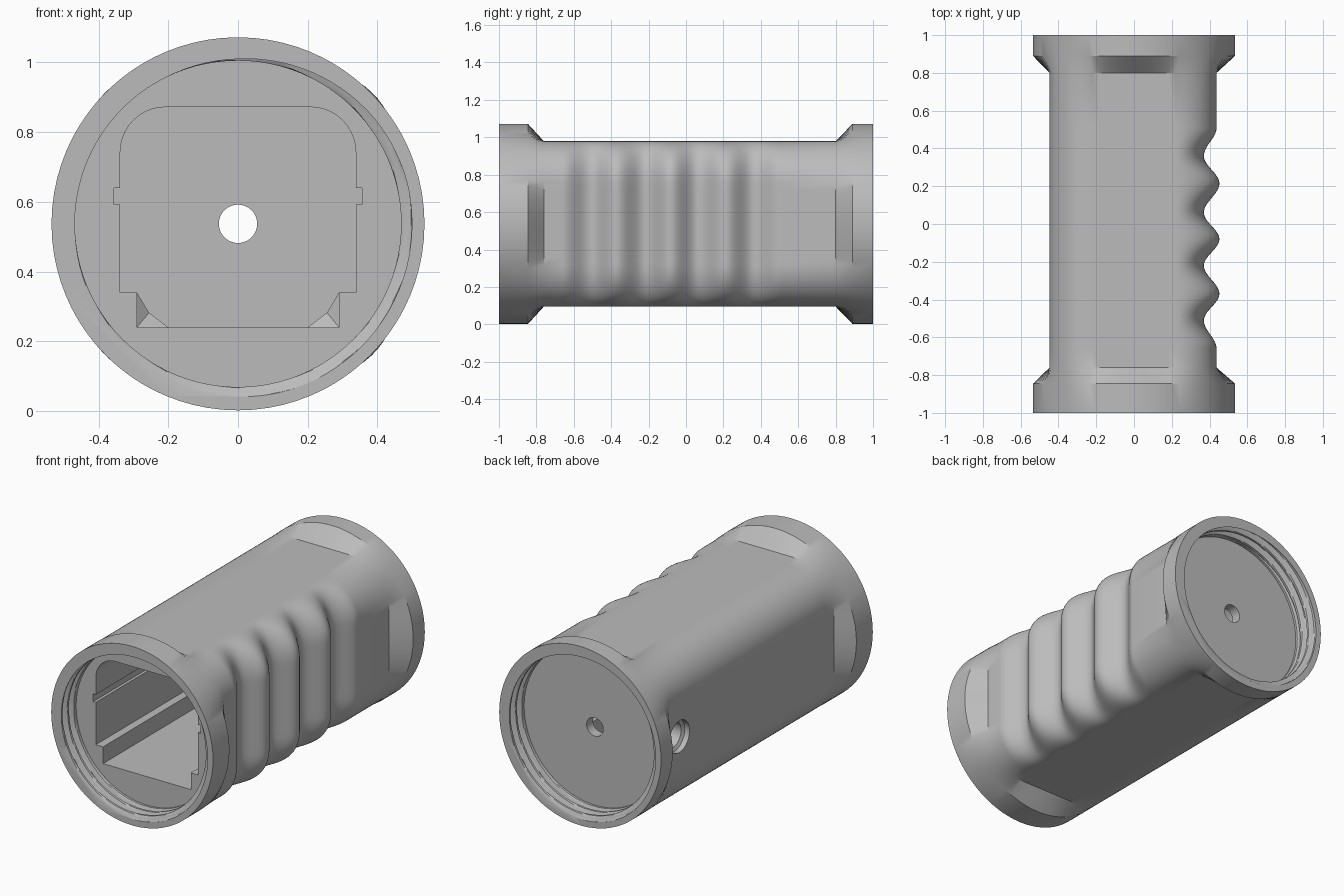
import bpy, bmesh
from math import sin, cos, pi, radians, atan2

cube = bpy.data.objects.get("Cube")
if cube:
    bpy.data.objects.remove(cube, do_unlink=True)

CZ = 0.537          # height of the long axis
HALF = 0.442        # half thickness of the grip
FLAT = 0.22         # half width of the flat faces
RIM = 0.535         # end collar radius
BORE = 0.468        # end recess radius

grey = bpy.data.materials.new("grey_plastic")
grey.use_nodes = True
colour = (0.5, 0.5, 0.5, 1)
grey.diffuse_color = colour
grey.node_tree.nodes["Principled BSDF"].inputs["Base Color"].default_value = colour


def loft(name, rings):
    """Closed solid through rings that share one point count."""
    bm = bmesh.new()
    loops = [[bm.verts.new(p) for p in ring] for ring in rings]
    n = len(loops[0])
    for a, b in zip(loops, loops[1:]):
        for i in range(n):
            j = (i + 1) % n
            bm.faces.new((a[i], a[j], b[j], b[i]))
    bm.faces.new(loops[0])
    bm.faces.new(loops[-1])
    bmesh.ops.recalc_face_normals(bm, faces=bm.faces)
    mesh = bpy.data.meshes.new(name)
    bm.to_mesh(mesh)
    bm.free()
    mesh.materials.append(grey)
    obj = bpy.data.objects.new(name, mesh)
    bpy.context.collection.objects.link(obj)
    return obj


def cut(target, cutter):
    cutter.hide_render = True
    mod = target.modifiers.new("cut", 'BOOLEAN')
    mod.operation = 'DIFFERENCE'
    mod.solver = 'EXACT'
    mod.object = cutter
    bpy.context.view_layer.objects.active = target
    bpy.ops.object.modifier_apply(modifier=mod.name)
    bpy.data.objects.remove(cutter, do_unlink=True)


# Rounded square section, starting from the lower end of the right flat
section = []
for q in range(4):
    c, s = round(cos(q * pi / 2)), round(sin(q * pi / 2))
    side = [(HALF, -FLAT + 2 * FLAT * i / 12) for i in range(12)]
    side += [(FLAT + (HALF - FLAT) * cos(t), FLAT + (HALF - FLAT) * sin(t))
             for t in (i * pi / 28 for i in range(14))]
    section += [(c * u - s * v, s * u + c * v) for u, v in side]

# Finger grooves along the right side: (position, half width)
GROOVES = [(-0.66, 0.437), (-0.51, 0.37), (-0.37, 0.452), (-0.22, 0.37), (-0.08, 0.452),
           (0.06, 0.37), (0.215, 0.452), (0.36, 0.37), (0.51, 0.437)]


def right_width(y):
    for (y0, w0), (y1, w1) in zip(GROOVES, GROOVES[1:]):
        if y0 <= y <= y1:
            return w0 + (w1 - w0) * (1 - cos(pi * (y - y0) / (y1 - y0))) / 2
    return GROOVES[0][1]


def grip_ring(y):
    ring = []
    for x, z in section:
        if abs(x) > FLAT:
            width = right_width(y) if x > 0 else 0.447
            sign = 1 if x > 0 else -1
            x = sign * (FLAT + (abs(x) - FLAT) * (width - FLAT) / (HALF - FLAT))
        ring.append((x, y, CZ + z))
    return ring


def collar_ring(y):
    angles = [atan2(z, x) for x, z in section]
    return [(RIM * cos(a), y, CZ + RIM * sin(a)) for a in angles]


# Handle: collar, blend to the square grip, grooves, blend to the other collar
steps = 96
rings = [collar_ring(-1), collar_ring(-0.845), grip_ring(-0.76)]
rings += [grip_ring(-0.66 + 1.17 * i / steps) for i in range(steps + 1)]
rings += [grip_ring(0.80), collar_ring(0.89), collar_ring(1)]
handle = loft("handle", rings)


# Threaded recess at each end
def threaded_recess(name, end, depth=0.14, pitch=0.06, n=96):
    rings = []
    count = 36
    for k in range(count + 1):
        t = -0.02 + (depth + 0.02) * k / count
        ring = []
        for i in range(n):
            a = 2 * pi * i / n
            wave = 0.55 + 0.8 * sin(a + radians(120) - 2 * pi * t / pitch)
            fade = min(1, max(0, (depth - 0.015 - t) / 0.01))
            r = BORE + 0.031 * fade * min(1, max(0, wave))
            ring.append((-end * r * cos(a), end * (1 - t), CZ + r * sin(a)))
        rings.append(ring)
    return loft(name, rings)


cut(handle, threaded_recess("front_recess", -1))
cut(handle, threaded_recess("back_recess", 1))


# Inner compartment with side slots and a stepped floor
def pocket_ring(y, corner):
    half = [(0.2, 0.24), corner, (0.29, 0.34), (0.338, 0.34), (0.338, 0.593),
            (0.355, 0.593), (0.355, 0.64), (0.338, 0.64)]
    half += [(0.208 + 0.13 * cos(t), 0.742 + 0.13 * sin(t))
             for t in (i * pi / 20 for i in range(11))]
    outline = half + [(-x, z) for x, z in reversed(half)]
    return [(x, y, z) for x, z in outline]


square, rounded = (0.29, 0.24), (0.255, 0.282)
cut(handle, loft("compartment", [pocket_ring(-0.9, square), pocket_ring(0.6, square),
                                 pocket_ring(0.62, rounded), pocket_ring(0.8, rounded)]))


# Round holes: small one through the back wall, stepped one in the left wall
def circle(r, place, n=40):
    return [place(r * cos(2 * pi * i / n), r * sin(2 * pi * i / n)) for i in range(n)]


cut(handle, loft("wire_hole", [circle(0.055, lambda u, v, y=y: (u, y, CZ + v))
                               for y in (0.75, 0.9)]))
profile = [(-0.5, 0.095), (-0.415, 0.095), (-0.405, 0.075), (-0.3, 0.075)]
cut(handle, loft("side_hole", [circle(r, lambda u, v, x=x: (x, 0.7 + u, CZ + v))
                               for x, r in profile]))

# Soft shading with crisp edges
bpy.ops.object.select_all(action='DESELECT')
handle.select_set(True)
bpy.context.view_layer.objects.active = handle
bpy.ops.object.shade_smooth_by_angle(angle=radians(28))
